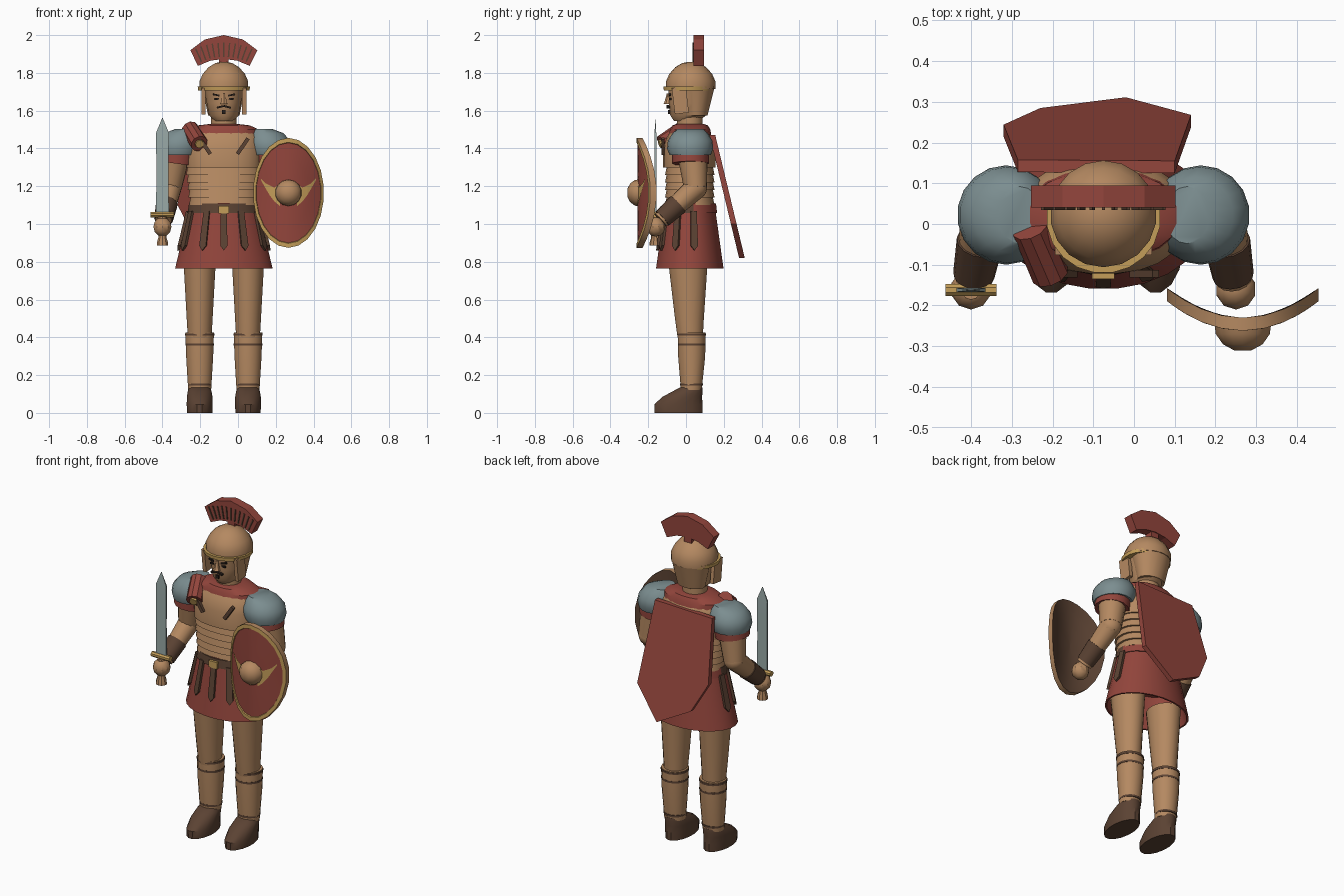
import bpy, bmesh
from math import sin, cos, pi, radians
from mathutils import Vector, Matrix

cube = bpy.data.objects.get("Cube")
if cube:
    bpy.data.objects.remove(cube, do_unlink=True)

CX = -0.075  # body centre line
UP = Vector((0, 0, 1))


def colour(name, r, g, b):
    m = bpy.data.materials.new(name)
    m.use_nodes = True
    m.diffuse_color = (r, g, b, 1)
    m.node_tree.nodes["Principled BSDF"].inputs["Base Color"].default_value = (r, g, b, 1)
    return m


TAN = colour("bronze_tan", 0.46, 0.25, 0.12)
RED = colour("cloth_red", 0.29, 0.06, 0.045)
GREY = colour("shoulder_grey", 0.2, 0.27, 0.28)
BROWN = colour("leather_brown", 0.105, 0.055, 0.033)
GOLD = colour("gold", 0.55, 0.34, 0.1)
STEEL = colour("blade_steel", 0.32, 0.4, 0.39)
DARK = colour("dark_hair", 0.02, 0.013, 0.01)


def finish(name, bm, mats, smooth=True):
    bmesh.ops.recalc_face_normals(bm, faces=bm.faces)
    me = bpy.data.meshes.new(name)
    bm.to_mesh(me)
    bm.free()
    for m in mats:
        me.materials.append(m)
    ob = bpy.data.objects.new(name, me)
    bpy.context.collection.objects.link(ob)
    if smooth:
        bpy.ops.object.select_all(action='DESELECT')
        ob.select_set(True)
        bpy.context.view_layer.objects.active = ob
        bpy.ops.object.shade_smooth_by_angle(angle=radians(32))
    return ob


def loft(name, rings, mat, n=16, axis=UP, warp=None, power=1.0, bands=None):
    """Skin elliptical rings (x, y, z, rx, ry); bands picks a material per step."""
    bm = bmesh.new()
    rot = UP.rotation_difference(Vector(axis))
    loops = []
    for x, y, z, rx, ry in rings:
        loop = []
        for i in range(n):
            a = 2 * pi * (i + 0.5) / n
            c, s = cos(a), sin(a)
            c, s = abs(c) ** power * (1 if c > 0 else -1), abs(s) ** power * (1 if s > 0 else -1)
            p = Vector((x, y, z)) + rot @ Vector((rx * c, ry * s, 0))
            loop.append(bm.verts.new(warp(p) if warp else p))
        loops.append(loop)
    for k in range(len(loops) - 1):
        for i in range(n):
            j = (i + 1) % n
            f = bm.faces.new((loops[k][i], loops[k][j], loops[k + 1][j], loops[k + 1][i]))
            f.material_index = bands[k] if bands else 0
    for loop, k in ((loops[0], 0), (loops[-1], -1)):
        f = bm.faces.new(loop)
        f.material_index = bands[k] if bands else 0
    return finish(name, bm, mat if isinstance(mat, list) else [mat])


def tube(name, a, b, ra, rb, mat, n=14):
    """Tapered rod from a to b."""
    return loft(name, [(*a, ra, ra), (*b, rb, rb)], mat, n, Vector(b) - Vector(a))


def ball(name, centre, radii, mat, spin=0, u=16, v=10):
    bm = bmesh.new()
    bmesh.ops.create_uvsphere(bm, u_segments=u, v_segments=v, radius=1, matrix=Matrix.LocRotScale(
        Vector(centre), Matrix.Rotation(spin, 3, 'X').to_quaternion(), Vector(radii)))
    return finish(name, bm, [mat])


def box(name, centre, size, mat, tilt=0, axis='Y'):
    bm = bmesh.new()
    bmesh.ops.create_cube(bm, size=1, matrix=Matrix.LocRotScale(
        Vector(centre), Matrix.Rotation(tilt, 3, axis).to_quaternion(), Vector(size)))
    return finish(name, bm, [mat], False)


def slab(name, outline, mat, place, d0, d1):
    """Extruded outline; place(u, v, d) gives the position."""
    bm = bmesh.new()
    lo, hi = ([bm.verts.new(place(u, v, d)) for u, v in outline] for d in (d0, d1))
    n = len(outline)
    bm.faces.new(lo)
    bm.faces.new(hi)
    for i in range(n):
        j = (i + 1) % n
        bm.faces.new((lo[i], lo[j], hi[j], hi[i]))
    return finish(name, bm, [mat], False)


def upright(u, v, d):
    return Vector((u, d, v))


# Legs, greaves and boots
for s, side in ((-1, "right"), (1, "left")):
    x = CX + s * 0.128
    loft(side + "_boot", [(x, -0.04, 0, 0.068, 0.13), (x, -0.04, 0.045, 0.07, 0.13),
                          (x, -0.02, 0.085, 0.069, 0.107), (x, 0.01, 0.115, 0.064, 0.08),
                          (x, 0.027, 0.135, 0.055, 0.06)], BROWN)
    loft(side + "_greave", [(x, 0.028, 0.12, 0.062, 0.056), (x, 0.03, 0.3, 0.073, 0.073),
                            (x, 0.03, 0.425, 0.077, 0.075)], TAN)
    loft(side + "_thigh", [(x, 0.022, 0.4, 0.064, 0.068), (x, 0.018, 0.5, 0.07, 0.078),
                           (x, 0.01, 0.82, 0.088, 0.108)], TAN)
    for z, r in ((0.415, 0.079), (0.362, 0.077), (0.15, 0.064)):
        loft(side + "_greave_strap", [(x, 0.03, z - 0.006, r, r - 0.002), (x, 0.03, z + 0.006, r, r - 0.002)], BROWN)


# Skirt with a hollow underside
def skirt_radii(z):
    t = (1.1 - z) / 0.335
    return 0.18 + 0.08 * t, 0.133 + 0.047 * t


loft("skirt", [(CX, 0.02, z, *(r - inset for r in skirt_radii(z))) for z, inset in
               ((1.11, 0), (0.95, 0), (0.765, 0), (0.765, 0.01), (0.95, 0.02))], RED, 24)

# Hanging leather strips
for deg in (0, 28, -28, 64, -64, 98, -98):
    a = radians(deg)

    def on_skirt(u, v, d):
        rx, ry = skirt_radii(v)
        nrm = Vector((sin(a) / rx, -cos(a) / ry, 0)).normalized()
        base = Vector((CX + rx * sin(a), 0.02 - ry * cos(a), v))
        return base + nrm * d + Vector((-nrm.y, nrm.x, 0)) * u

    slab("skirt_strip", [(-0.016, 1.07), (-0.019, 0.885), (0, 0.86), (0.019, 0.885), (0.016, 1.07)],
         BROWN, on_skirt, -0.006, 0.012)

# Belt, leather only at the front
belt = loft("belt", [(CX, 0.02, 1.058, 0.194, 0.146), (CX, 0.02, 1.108, 0.186, 0.14)], [BROWN, RED], 24)
for f in belt.data.polygons:
    f.material_index = 1 if f.center.y > 0.03 else 0
box("belt_buckle", (CX, -0.125, 1.075), (0.055, 0.02, 0.04), GOLD)

# Banded breastplate
rings = []
for i in range(5):
    z, w = 1.1 + 0.04 * i, 0.178 + 0.004 * i
    rings += [(CX, 0.02, z, w + 0.007, 0.132), (CX, 0.02, z + 0.039, w, 0.124)]
rings += [(CX, 0.018, 1.3, 0.2, 0.14), (CX, 0.018, 1.4, 0.203, 0.14),
          (CX, 0.02, 1.46, 0.195, 0.122), (CX, 0.02, 1.495, 0.17, 0.1)]
loft("breastplate", rings, TAN, 24, power=0.85)
loft("collar", [(CX, 0.022, 1.455, 0.192, 0.116), (CX, 0.022, 1.5, 0.186, 0.108),
                (CX, 0.022, 1.522, 0.14, 0.095), (CX, 0.022, 1.53, 0.07, 0.07)], RED, 20, power=0.9)
for s in (-1, 1):
    box("chest_strap", (CX + s * 0.1, -0.122, 1.412), (0.02, 0.018, 0.1), BROWN, s * 0.6)

# Rolled cloak end and brooch
tube("cloak_roll", (-0.255, -0.01, 1.505), (-0.205, -0.125, 1.425), 0.045, 0.047, RED, 10)
tube("brooch", (-0.208, -0.12, 1.43), (-0.203, -0.14, 1.422), 0.025, 0.022, GOLD, 10)

# Arms
for s, side in ((-1, "right"), (1, "left")):
    def at(dx, y, z):
        return (CX + s * dx, y, z)

    shoulder, elbow, wrist = at(0.25, 0.03, 1.42), at(0.285, 0.05, 1.19), at(0.32, -0.135, 1.02)
    cuff = tuple(Vector(elbow).lerp(Vector(wrist), 0.5))
    cuff_end = tuple(Vector(elbow).lerp(Vector(wrist), 0.95))
    x = CX + s * 0.235
    loft(side + "_shoulder_guard", [(x + s * 0.008, 0.022, 1.365, 0.108, 0.11), (x + s * 0.004, 0.022, 1.4, 0.12, 0.122),
                                    (x, 0.022, 1.44, 0.117, 0.118), (x - s * 0.01, 0.022, 1.48, 0.094, 0.094),
                                    (x - s * 0.03, 0.022, 1.502, 0.055, 0.07)], GREY, 18)
    tube(side + "_sleeve", at(0.246, 0.024, 1.38), at(0.254, 0.024, 1.32), 0.099, 0.097, RED)
    tube(side + "_upper_arm", shoulder, elbow, 0.086, 0.062, TAN)
    ball(side + "_elbow", elbow, (0.061, 0.061, 0.061), TAN)
    tube(side + "_forearm", elbow, wrist, 0.061, 0.045, TAN)
    tube(side + "_wrist_cuff", cuff, cuff_end, 0.058, 0.051, BROWN)
    ball(side + "_hand", at(0.325, -0.16, 0.985), (0.05, 0.05, 0.052), TAN, u=10, v=6)

# Sword
SX, SY = -0.4, -0.162
loft("sword_blade", [(SX, SY, z, w, 0.011) for z, w in ((1.05, 0.034), (1.25, 0.032), (1.4, 0.033), (1.48, 0.035))]
     + [(SX, SY, 1.56, 0.002, 0.001)], STEEL, 4, power=2.5,
     warp=lambda p: Vector((SX + (p.x - SX) * 2.378, SY + (p.y - SY) * (1 if p.x > SX else 1.01), p.z)))
tube("sword_guard", (SX - 0.062, SY, 1.05), (SX + 0.062, SY, 1.05), 0.016, 0.016, GOLD, 8)
loft("sword_grip", [(SX, SY, z, r, r) for z, r in ((0.885, 0.031), (0.905, 0.03), (0.93, 0.022), (1.04, 0.024))], TAN, 10)

# Oval shield, bowed around its upright axis
SHX, SHZ = 0.267, 1.165


def bow(p):
    return Vector((SHX + p.x, -0.24 + 2.1 * p.x ** 2 - p.z, SHZ + p.y))


steps = ((-0.01, 0.02), (-0.01, 0.35), (-0.01, 0.7), (-0.01, 1), (0.022, 1), (0.022, 0.92),
         (0.016, 0.91), (0.016, 0.6), (0.016, 0.3), (0.016, 0.02))
loft("shield", [(0, 0, d, s * 0.188, s * 0.291) for d, s in steps], [BROWN, TAN, GOLD, RED], 22,
     warp=bow, bands=[0, 0, 0, 1, 2, 2, 3, 3, 3])
loft("shield_boss", [(SHX, y, SHZ, r, r) for y, r in ((-0.24, 0.072), (-0.27, 0.068), (-0.295, 0.05), (-0.31, 0.022))],
     TAN, 14, (0, -1, 0))
for s in (-1, 1):
    bm = bmesh.new()
    rows = [[bm.verts.new(bow(Vector((s * u, v, 0.021)))) for v in pair] for u, *pair in
            ((0.045, -0.07, 0.045), (0.075, -0.045, 0.028), (0.1, -0.012, 0.04), (0.12, 0.022, 0.05), (0.145, 0.066, 0.075))]
    for p, q in zip(rows, rows[1:]):
        bm.faces.new((p[0], q[0], q[1], p[1]))
    finish("shield_wing", bm, [GOLD], False)

# Cape, a stiff slanting panel
slab("cape", [(0.1, 1.47), (0.14, 1.0), (-0.02, 0.82), (-0.23, 0.93), (-0.32, 1.1), (-0.285, 1.46)], RED,
     lambda u, v, d: Vector((u, 0.125 + (1.47 - v) * 0.24 + d, v)), 0, 0.03)

# Head and face
loft("neck", [(CX, 0.02, 1.5, 0.07, 0.07), (CX, 0.02, 1.6, 0.068, 0.068)], TAN)
loft("head", [(CX, 0.0, 1.545, 0.05, 0.065), (CX, 0.012, 1.575, 0.08, 0.097), (CX, 0.016, 1.64, 0.092, 0.108),
              (CX, 0.02, 1.73, 0.11, 0.115)], TAN)
loft("nose", [(CX, -0.098, 1.635, 0.022, 0.022), (CX, -0.094, 1.645, 0.018, 0.02), (CX, -0.09, 1.69, 0.009, 0.012)], TAN, 6)
for s in (-1, 1):
    box("eye", (CX + s * 0.038, -0.084, 1.662), (0.024, 0.012, 0.01), DARK, s * 0.1)
    box("eyebrow", (CX + s * 0.04, -0.086, 1.683), (0.036, 0.014, 0.009), DARK, -s * 0.2)
    box("moustache", (CX + s * 0.019, -0.094, 1.62), (0.038, 0.016, 0.01), DARK, s * 0.25)
    box("cheek_guard", (CX + s * 0.108, -0.03, 1.655), (0.022, 0.075, 0.14), TAN, 0.12, 'X')
box("goatee", (CX, -0.087, 1.593), (0.02, 0.014, 0.02), DARK)

# Helmet, brim and neck guard
loft("helmet", [(CX, 0.025, z, r, r) for z, r in ((1.715, 0.13), (1.755, 0.131), (1.795, 0.113),
                                                  (1.83, 0.082), (1.852, 0.045), (1.858, 0.012))], TAN, 18)
loft("helmet_brim", [(CX, 0.013, 1.708, 0.138, 0.132), (CX, 0.013, 1.728, 0.14, 0.134)], GOLD, 20)
loft("neck_guard", [(CX, 0.055, 1.575, 0.085, 0.06), (CX, 0.055, 1.72, 0.115, 0.097)], TAN)


# Crest, a fan across the helmet
def fan(deg, r):
    return CX + r * sin(radians(deg)), 1.6 + r * cos(radians(deg))


outline = [fan(d, r) for d, r in ((-29, 0.366), (-15, 0.39), (0, 0.4), (15, 0.39), (29, 0.366))]
outline += [fan(d, 0.274) for d in (30, 15, 0, -15, -30)]
slab("crest", outline, RED, upright, 0.04, 0.095)
box("crest_holder", (CX, 0.065, 1.86), (0.05, 0.05, 0.04), RED)
for i in range(-5, 6):
    d = i * 4.9
    slab("crest_groove", [fan(d - 0.8, 0.285), fan(d - 0.6, 0.36), fan(d + 0.6, 0.36), fan(d + 0.8, 0.285)],
         BROWN, upright, 0.034, 0.041)
